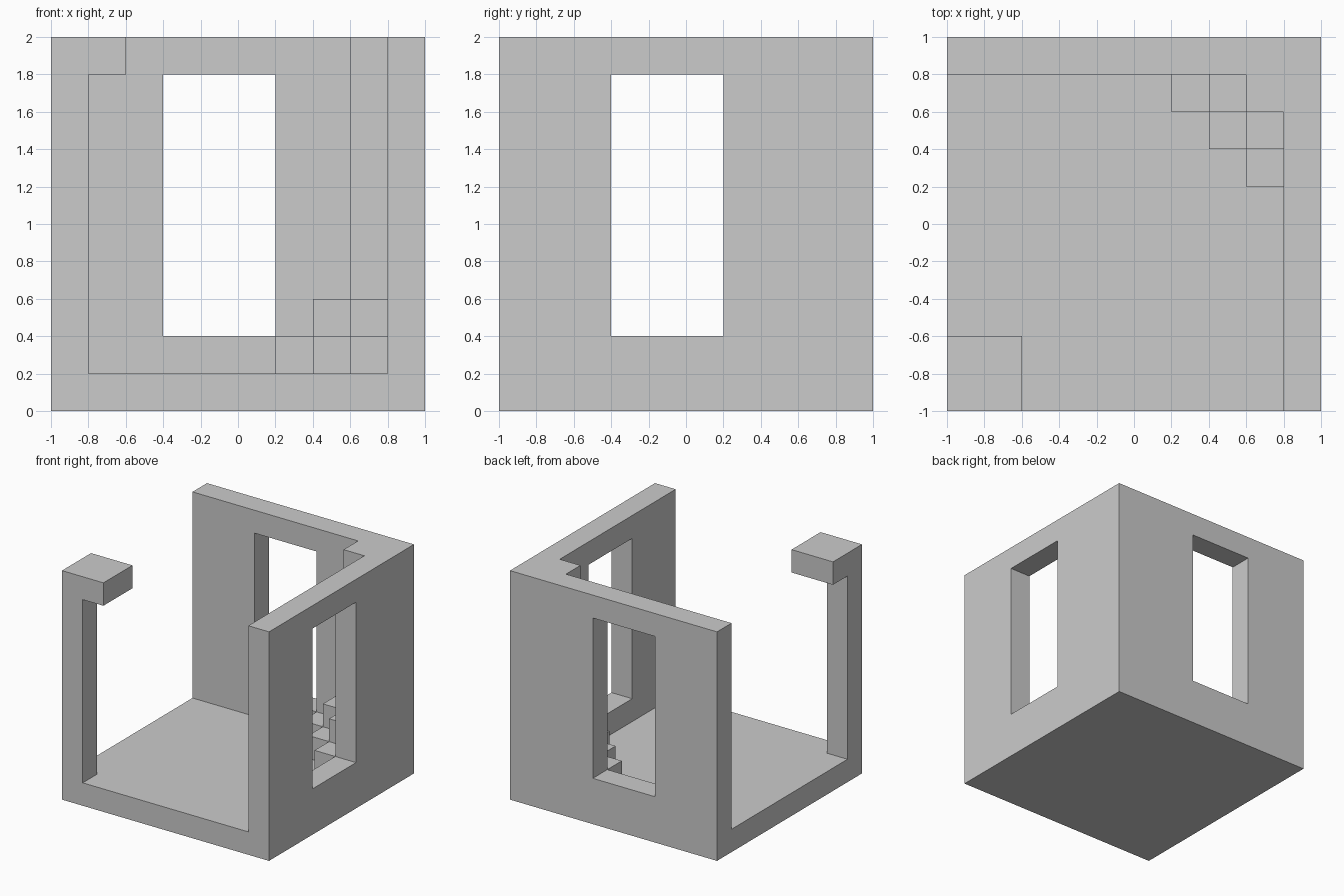
import bpy, bmesh, math

if "Cube" in bpy.data.objects:
    bpy.data.objects.remove(bpy.data.objects["Cube"])

U = 0.2          # block size
N = 10           # blocks per side
cells = set()


def block(x, y, z):
    """All block cells inside the half-open index ranges."""
    return {(i, j, k) for i in range(*x) for j in range(*y) for k in range(*z)}


# Floor slab
cells |= block((0, N), (0, N), (0, 1))

# Back wall and right wall, each with a tall window
cells |= block((0, N), (9, N), (0, N)) - block((3, 6), (9, N), (2, 9))
cells |= block((9, N), (0, N), (0, N)) - block((9, N), (3, 6), (2, 9))

# Full-height post in the inner corner
cells |= block((8, 9), (8, 9), (0, N))

# Diagonal steps descending from the corner post
for level in range(1, 4):
    for a in range(5 - level):
        for b in range(5 - level - a - 1 + 0):
            cells.add((8 - a, 8 - b, level))

# Slim front left post with its wider cap
cells |= block((0, 1), (0, 1), (0, N))
cells |= block((0, 2), (0, 2), (9, N))

# Skin the blocks: only outward faces, welded at shared corners
bm = bmesh.new()
verts = {}


def corner(p):
    if p not in verts:
        verts[p] = bm.verts.new((p[0] * U - 1, p[1] * U - 1, p[2] * U))
    return verts[p]


for c in sorted(cells):
    for axis in range(3):
        for side in (0, 1):
            near = list(c)
            near[axis] += 2 * side - 1
            if tuple(near) in cells:
                continue
            u, v = (axis + 1) % 3, (axis + 2) % 3
            ring = []
            for du, dv in ((0, 0), (1, 0), (1, 1), (0, 1)):
                p = list(c)
                p[axis] += side
                p[u] += du
                p[v] += dv
                ring.append(corner(tuple(p)))
            bm.faces.new(ring if side else ring[::-1])

# Merge coplanar block faces into large flat panels
bmesh.ops.dissolve_limit(bm, angle_limit=math.radians(1),
                         verts=bm.verts[:], edges=bm.edges[:])

mesh = bpy.data.meshes.new("corner_room")
bm.to_mesh(mesh)
bm.free()
room = bpy.data.objects.new("corner_room", mesh)
bpy.context.scene.collection.objects.link(room)
